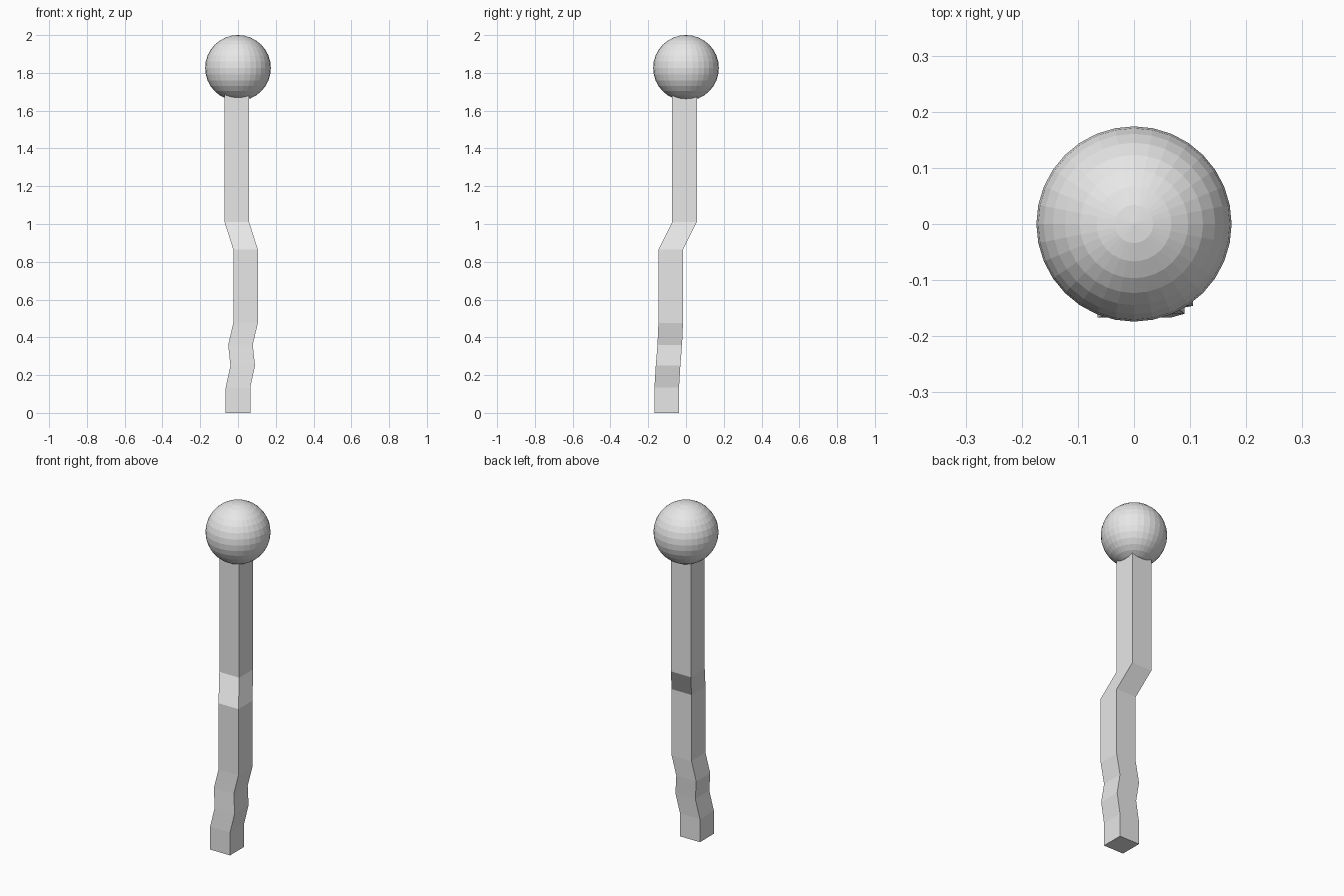
import bpy
import bmesh

# Remove the default object
cube = bpy.data.objects.get("Cube")
if cube:
    bpy.data.objects.remove(cube, do_unlink=True)

# Single grey material
GREY = (0.8, 0.8, 0.8, 1.0)
grey = bpy.data.materials.new("light_grey")
grey.use_nodes = True
grey.diffuse_color = GREY
grey.node_tree.nodes["Principled BSDF"].inputs["Base Color"].default_value = GREY


def add_object(name, bm):
    bmesh.ops.recalc_face_normals(bm, faces=bm.faces)
    mesh = bpy.data.meshes.new(name)
    bm.to_mesh(mesh)
    bm.free()
    mesh.materials.append(grey)
    obj = bpy.data.objects.new(name, mesh)
    bpy.context.collection.objects.link(obj)
    return obj


# Faceted ball at the top
RADIUS = 0.174
bm = bmesh.new()
bmesh.ops.create_uvsphere(bm, u_segments=32, v_segments=16, radius=RADIUS)
ball = add_object("ball_head", bm)
ball.location.z = 2 - RADIUS

# Crooked square post: centre x, centre y, height of each section
HALF = 0.065
sections = [
    (0.0, -0.102, 0.0),
    (0.0, -0.102, 0.135),
    (0.025, -0.095, 0.25),
    (0.013, -0.086, 0.36),
    (0.04, -0.081, 0.475),
    (0.04, -0.081, 0.865),
    (-0.006, -0.008, 1.01),
    (-0.006, -0.008, 1.74),
]
corners = [(-HALF, -HALF), (HALF, -HALF), (HALF, HALF), (-HALF, HALF)]

bm = bmesh.new()
rings = [[bm.verts.new((x + dx, y + dy, z)) for dx, dy in corners]
         for x, y, z in sections]
for low, high in zip(rings, rings[1:]):
    for i in range(4):
        j = (i + 1) % 4
        bm.faces.new((low[i], low[j], high[j], high[i]))
bm.faces.new(rings[0][::-1])
bm.faces.new(rings[-1])
add_object("crooked_post", bm)
